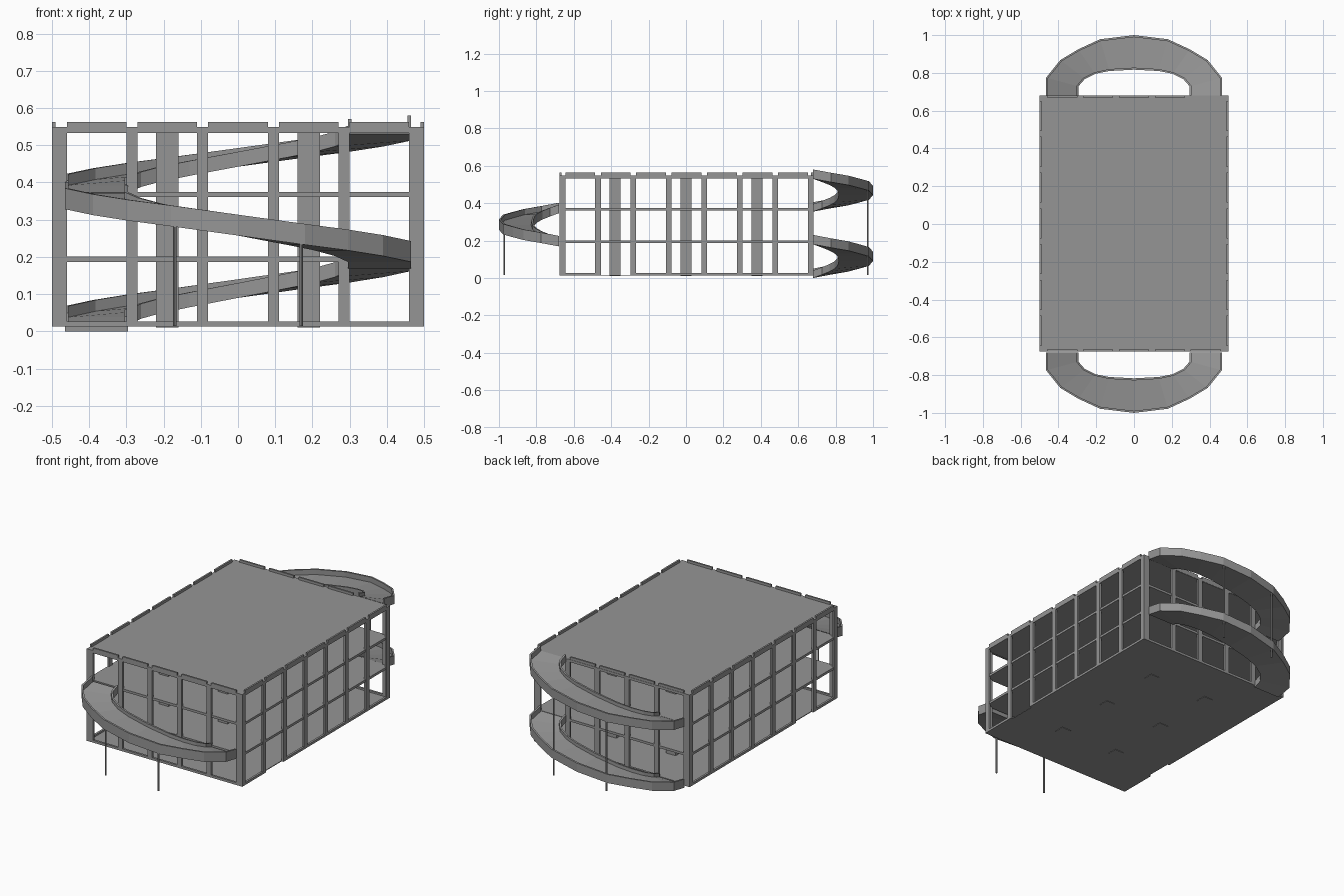
import bpy, bmesh

if "Cube" in bpy.data.objects:
    bpy.data.objects.remove(bpy.data.objects["Cube"])

# dark grey for the whole model
grey = bpy.data.materials.new("dark_grey")
grey.diffuse_color = (0.3, 0.3, 0.3, 1)
grey.use_nodes = True
grey.node_tree.nodes["Principled BSDF"].inputs["Base Color"].default_value = grey.diffuse_color

def add_box(bm, x0, x1, y0, y1, z0, z1):
    v = [bm.verts.new((x, y, z)) for z in (z0, z1)
         for x, y in ((x0, y0), (x1, y0), (x1, y1), (x0, y1))]
    for f in ((3, 2, 1, 0), (4, 5, 6, 7), (0, 1, 5, 4), (1, 2, 6, 5), (2, 3, 7, 6), (3, 0, 4, 7)):
        bm.faces.new([v[i] for i in f])

def finish(bm, name):
    bmesh.ops.recalc_face_normals(bm, faces=bm.faces[:])
    me = bpy.data.meshes.new(name)
    bm.to_mesh(me)
    bm.free()
    me.materials.append(grey)
    ob = bpy.data.objects.new(name, me)
    bpy.context.collection.objects.link(ob)
    return ob

def boxes(name, items):
    bm = bmesh.new()
    for b in items:
        add_box(bm, *b)
    return finish(bm, name)

X, Y0, Y1 = 0.5, -0.675, 0.681
T = 0.012                                    # depth of facade parts
ZB, ZR = 0.013, 0.548                        # ground plate and roof level
xs = [-0.475 + 0.19 * i for i in range(6)]   # column lines, short sides
ys = [-0.660 + 0.1895 * i for i in range(8)] # column lines, long sides
H = 0.015                                    # half column width

# floors and roof
boxes("ground_plate", [(-X + T, X - T, Y0 + T, Y1 - T, ZB, 0.017)])
for name, z, e in (("first_floor", 0.187, 0.003), ("second_floor", 0.361, 0.003),
                   ("roof", 0.5345, 0.0005)):
    boxes(name, [(-X + e, X - e, Y0 + e, Y1 - e, z, z + 0.014)])

# facade columns
cols = []
for x in xs:
    for y in (Y0, Y1 - T):
        cols.append((x - H, x + H, y, y + T, ZB, ZR))
for y in ys:
    for x in (-X, X - T):
        cols.append((x, x + T, y - H, y + H, ZB, ZR))
boxes("facade_columns", cols)

# interior columns
boxes("interior_columns", [(x - 0.03, x + 0.03, y - 0.03, y + 0.03, 0.0105, 0.54)
                           for x in (-0.19, 0.19) for y in (-0.38, 0.0, 0.38)])

# ground kerbs, left open at the side entrances and at the ramp foot
kerbs, walls = [], []
for i in range(5):
    a, b = xs[i] - H, xs[i + 1] + H
    for y in (Y0, Y1 - T):
        back = y > 0
        if not (back and i == 0):
            kerbs.append((a, b, y, y + T, ZB, 0.027))
        if not (back and i == 4):
            walls.append((a + 2 * H, b - 2 * H, y, y + 0.01, 0.533, 0.563))
for i in range(7):
    for x in (-X, X - T):
        if i != 1:
            kerbs.append((x, x + T, ys[i] - H, ys[i + 1] + H, ZB, 0.027))
    for x in (-X, X - 0.01):
        walls.append((x, x + 0.01, ys[i] + H, ys[i + 1] - H, 0.533, 0.563))
boxes("ground_kerbs", kerbs)

# roof parapet panels
boxes("roof_parapets", walls)

# ramp outline from the -x end over to the +x end, outer and inner edge
outer = [(0.465, 0.68), (0.465, 0.775), (0.39, 0.868), (0.295, 0.925), (0.18, 0.978), (0, 1.0)]
inner = [(0.295, 0.68), (0.295, 0.728), (0.26, 0.768), (0.205, 0.795), (0.13, 0.81), (0, 0.817)]
steps = [0, 0.1, 0.19, 0.275, 0.36, 0.5]
mirror = lambda pts: [(-x, y) for x, y in pts] + pts[-2::-1]
outer, inner = mirror(outer), mirror(inner)
steps = steps + [1 - s for s in steps[-2::-1]]

def ramp(name, z0, z1, side, low):
    """U-shaped channel swept along the half ring; side=1 back, -1 front."""
    bm = bmesh.new()
    rings = []
    for (ox, oy), (ix, iy), t in zip(outer, inner, steps):
        z = z0 + (z1 - z0) * t
        w = 0.06                             # wall share of the ramp width
        prof = [(0, -low), (0, 0.03), (w, 0.03), (w, 0),
                (1 - w, 0), (1 - w, 0.02), (1, 0.02), (1, -low)]
        rings.append([bm.verts.new((ox + (ix - ox) * s, side * (oy + (iy - oy) * s), z + h))
                      for s, h in prof])
    for a, b in zip(rings, rings[1:]):
        for k in range(8):
            n = (k + 1) % 8
            bm.faces.new((a[k], a[n], b[n], b[k]))
    bm.faces.new(rings[0])
    bm.faces.new(rings[-1][::-1])
    return finish(bm, name)

ramp("back_lower_ramp", 0.02, 0.2, 1, 0.02)
ramp("front_ramp", 0.372, 0.195, -1, 0.026)
ramp("back_upper_ramp", 0.375, 0.55, 1, 0.02)

# slim poles under the ramps
def pole(name, x, y, top):
    r = 0.005
    bpy.ops.mesh.primitive_cylinder_add(vertices=8, radius=r, depth=top - 0.015,
                                        location=(x, y, (top + 0.015) / 2))
    bpy.context.object.name = name
    bpy.context.object.data.materials.append(grey)

pole("front_pole_left", -0.17, -0.972, 0.30)
pole("front_pole_right", 0.17, -0.972, 0.243)
pole("back_pole_left", -0.17, 0.972, 0.425)
pole("back_pole_right", 0.17, 0.972, 0.48)
